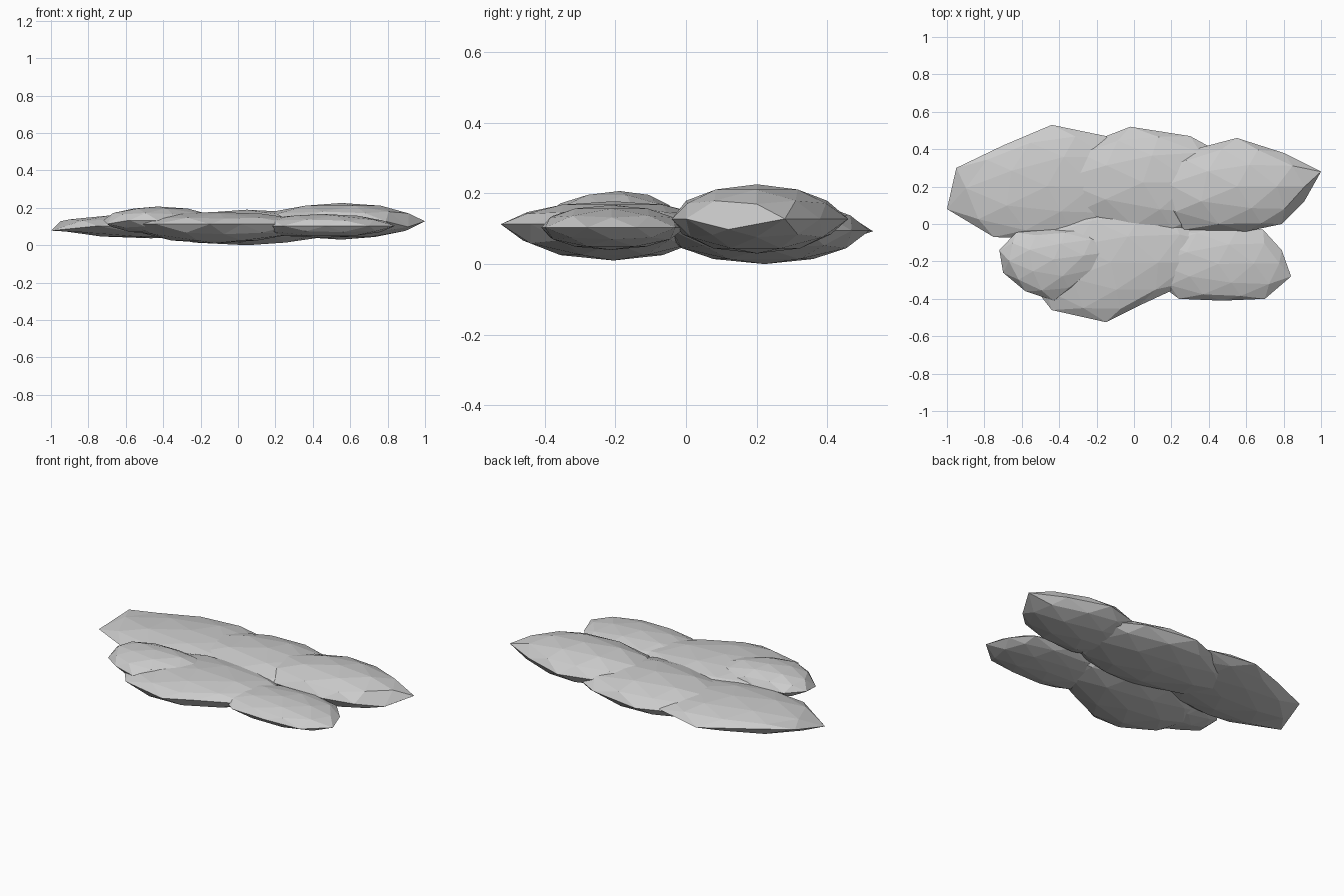
import bpy, bmesh, math
from mathutils import Vector

if "Cube" in bpy.data.objects:
    bpy.data.objects.remove(bpy.data.objects["Cube"])


def blob(name, z_low, z_high, outline, z_mid=None):
    """Flattened icosphere whose ten equator corners follow a plan outline
    (x, y and an optional small lift)."""
    pts = [Vector((p[0], p[1], p[2] if len(p) > 2 else 0)) for p in outline]
    mid = sum(pts, Vector()) / len(pts)
    mid.z = 0
    z_mid = (z_low + z_high) / 2 if z_mid is None else z_mid
    bm = bmesh.new()
    bmesh.ops.create_icosphere(bm, subdivisions=2, radius=1)
    for v in bm.verts:
        x, y, z = v.co
        r = math.hypot(x, y)
        t = (math.degrees(math.atan2(y, x)) - 18) / 36 if r > 1e-4 else 0
        t = round(t, 3)
        k, f = math.floor(t), t - math.floor(t)
        edge = pts[k % 10].lerp(pts[(k + 1) % 10], f) - mid
        p = mid + edge * r
        half = z_high - z_mid if z > 0 else z_mid - z_low
        lift = edge.z * max(0, 1 - 2 * abs(z))
        v.co = (p.x, p.y, z_mid + z * half + lift)
    mesh = bpy.data.meshes.new(name)
    bm.to_mesh(mesh)
    bm.free()
    obj = bpy.data.objects.new(name, mesh)
    bpy.context.collection.objects.link(obj)
    return obj


# Back row of lobes
blob("back_left_lobe", 0.037, 0.17,
     [(0, .3), (-.15, .47), (-.44, .53, -.01), (-.7, .42, .01), (-.95, .3, .025),
      (-1, .08, -.025), (-.75, -.07), (-.45, -.08), (-.2, -.03), (0, .1)], 0.103)
blob("back_middle_lobe", 0.0, 0.19,
     [(.52, .35), (.3, .47), (-.02, .52), (-.2, .45), (-.45, .34),
      (-.53, .14), (-.14, -.04), (.12, -.065), (.32, -.04), (.56, .1)])
blob("back_right_lobe", 0.03, 0.226,
     [(1, .28), (.8, .38), (.55, .46), (.36, .41), (.14, .3),
      (.1, .13), (.27, -.03), (.6, -.04), (.79, 0), (.91, .12, -.03)])

# Front row of lobes
blob("front_left_lobe", 0.06, 0.207,
     [(-.12, -.1), (-.27, -.03), (-.45, -.03), (-.63, -.045), (-.72, -.14),
      (-.7, -.26, -.02), (-.58, -.36), (-.43, -.41), (-.25, -.31), (-.13, -.2)])
blob("front_middle_lobe", 0.01, 0.178,
     [(.42, -.1), (.2, .04), (-.1, .08), (-.38, .04), (-.55, -.1),
      (-.58, -.28), (-.44, -.46), (-.15, -.525), (.02, -.44), (.3, -.31)], 0.113)
blob("front_right_lobe", 0.04, 0.167,
     [(.79, -.14), (.69, -.03), (.43, 0), (.2, -.04), (.06, -.15),
      (.08, -.28), (.24, -.4), (.47, -.41), (.7, -.4), (.84, -.28)])
